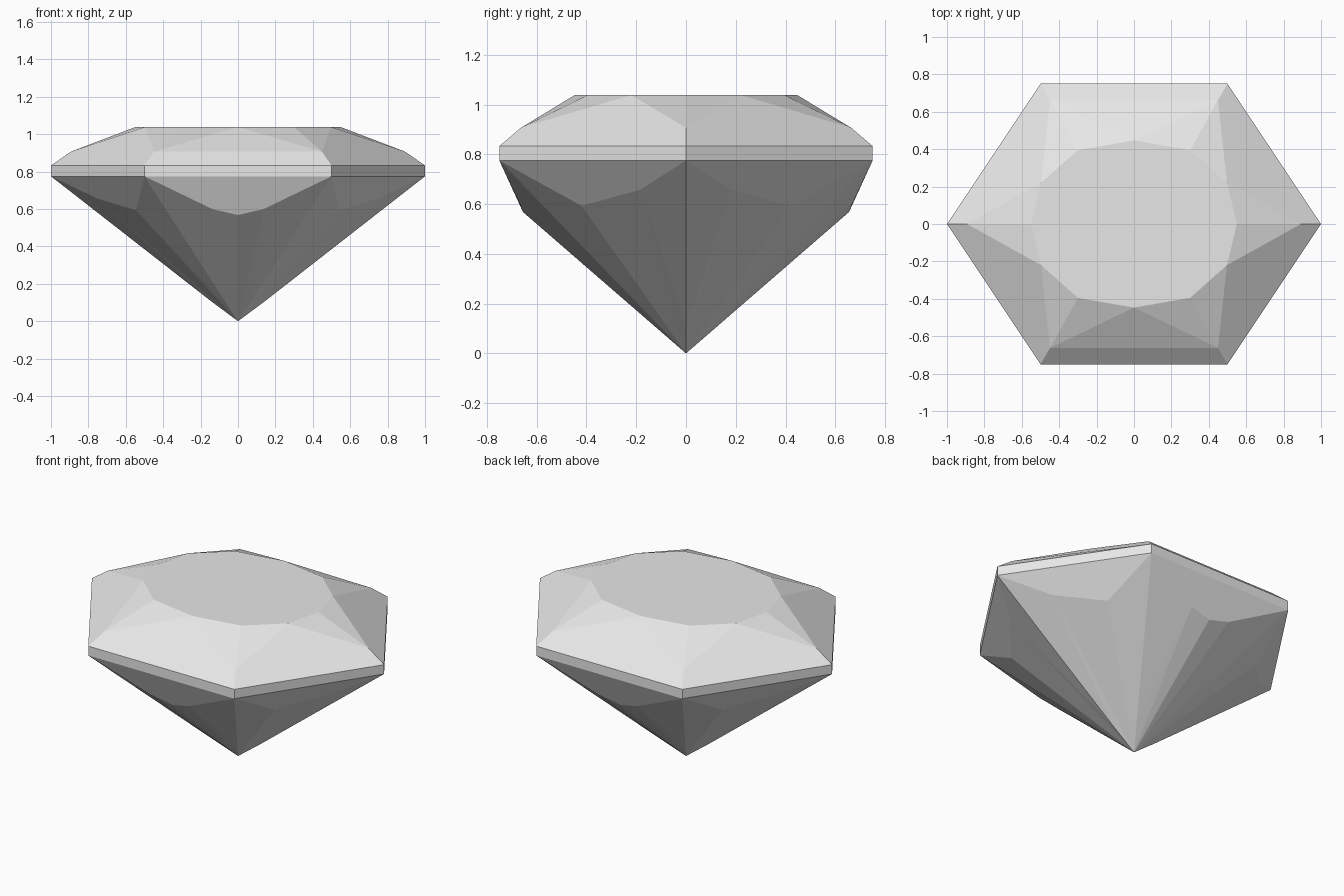
import bpy
import bmesh
from mathutils import Vector

default_cube = bpy.data.objects.get("Cube")
if default_cube:
    bpy.data.objects.remove(default_cube, do_unlink=True)

# Single stone colour
stone = bpy.data.materials.new("pale_grey_stone")
stone.use_nodes = True
stone.diffuse_color = (0.8, 0.8, 0.8, 1)
stone.node_tree.nodes["Principled BSDF"].inputs["Base Color"].default_value = (0.8, 0.8, 0.8, 1)

LOW, HIGH, MID, TOP = 0.775, 0.833, 0.907, 1.038
CORE = Vector((0, 0, 0.7))

# Facet corners of one quarter of the stone
points = {
    # girdle: side corner, diagonal corner, middle of the back edge
    "side_low": (1, 0, LOW), "corner_low": (0.5, 0.75, LOW), "back_low": (0, 0.75, LOW),
    "side_high": (1, 0, HIGH), "corner_high": (0.5, 0.75, HIGH), "back_high": (0, 0.75, HIGH),
    # crown shoulder
    "side_mid": (0.893, 0, MID), "corner_mid": (0.449, 0.663, MID), "back_mid": (0, 0.663, MID),
    # table rim
    "table_a": (0.55, 0, TOP), "table_b": (0.497, 0.22, TOP),
    "table_c": (0.3, 0.395, TOP), "table_d": (0, 0.447, TOP), "centre": (0, 0, TOP),
    # pavilion
    "side_facet": (0.754, 0.185, 0.657), "corner_facet": (0.545, 0.42, 0.593),
    "back_facet": (0.135, 0.667, 0.599), "back_tip": (0, 0.655, 0.568),
    "side_ridge": (0.15, 0, 0.112), "corner_ridge": (0.077, 0.115, 0.118),
    "apex": (0, 0, 0),
}


def make_part(name, facets):
    """Build a quarter from named corners and mirror it across x and y."""
    bm = bmesh.new()
    verts = {}
    for facet in facets:
        corners = facet.split()
        for c in corners:
            if c not in verts:
                verts[c] = bm.verts.new(points[c])
        face = bm.faces.new([verts[c] for c in corners])
        face.normal_update()
        if face.normal.dot(face.calc_center_median() - CORE) < 0:
            face.normal_flip()
    mesh = bpy.data.meshes.new(name)
    bm.to_mesh(mesh)
    bm.free()
    mesh.materials.append(stone)
    obj = bpy.data.objects.new(name, mesh)
    bpy.context.collection.objects.link(obj)
    mirror = obj.modifiers.new("mirror", "MIRROR")
    mirror.use_axis = (True, True, False)
    mirror.use_clip = True
    return obj


# Faceted top with its flat table
make_part("crown", [
    "centre table_a table_b table_c table_d",
    "side_mid table_a table_b",
    "side_high corner_high corner_mid table_b side_mid",
    "corner_mid table_b table_c",
    "corner_mid table_c table_d",
    "corner_mid table_d back_mid",
    "corner_high corner_mid back_mid back_high",
])

# Thin upright band
make_part("girdle", [
    "side_low corner_low corner_high side_high",
    "corner_low back_low back_high corner_high",
])

# Pointed underside
make_part("pavilion", [
    "side_low corner_low corner_facet side_facet",
    "corner_low back_low back_tip back_facet",
    "side_low side_facet side_ridge",
    "side_facet side_ridge apex",
    "side_facet corner_facet apex",
    "corner_facet corner_ridge apex",
    "corner_facet corner_low corner_ridge",
    "corner_low back_facet corner_ridge",
    "back_facet corner_ridge apex",
    "back_facet back_tip apex",
])
